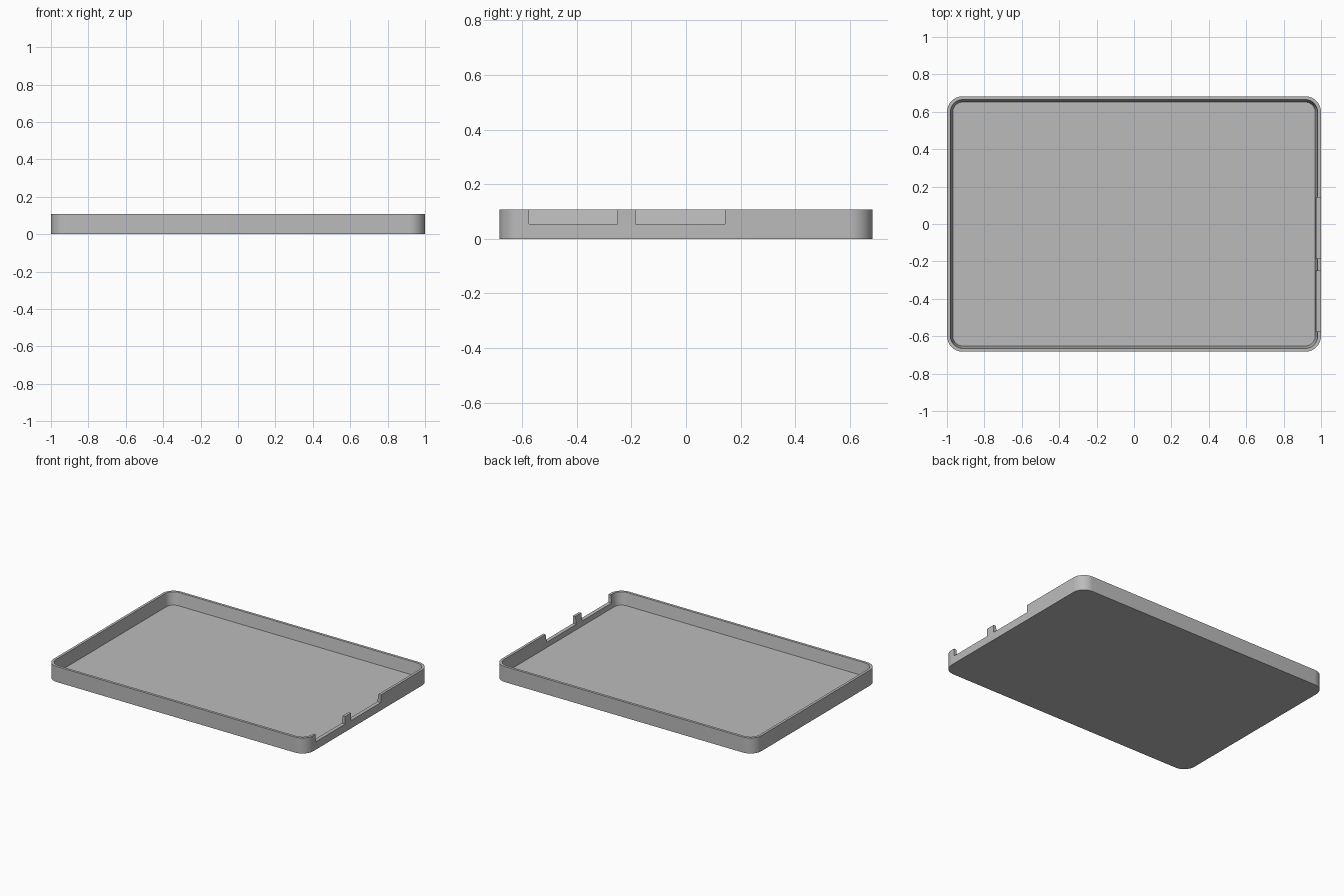
import bpy, bmesh, math

HX, HY, H = 1.0, 0.683, 0.108   # half length, half width, height
RADIUS, STEPS = 0.085, 12       # corner rounding
FLOOR, NOTCH_Z = 0.022, 0.055

cube = bpy.data.objects.get("Cube")
if cube:
    bpy.data.objects.remove(cube, do_unlink=True)

grey = bpy.data.materials.new("plain grey")
grey.use_nodes = True
colour = (0.5, 0.5, 0.5, 1)
grey.diffuse_color = colour
grey.node_tree.nodes["Principled BSDF"].inputs["Base Color"].default_value = colour


def rounded_loop(bm, inset, z):
    """Ring of vertices around a rounded rectangle."""
    r = RADIUS - inset
    ring = []
    for quarter, (sx, sy) in enumerate(((1, 1), (-1, 1), (-1, -1), (1, -1))):
        for i in range(STEPS + 1):
            a = (quarter + i / STEPS) * math.pi / 2
            ring.append(bm.verts.new((sx * (HX - RADIUS) + r * math.cos(a),
                                      sy * (HY - RADIUS) + r * math.sin(a), z)))
    return ring


def add_object(name, bm):
    bmesh.ops.recalc_face_normals(bm, faces=bm.faces)
    mesh = bpy.data.meshes.new(name)
    bm.to_mesh(mesh)
    bm.free()
    mesh.materials.append(grey)
    obj = bpy.data.objects.new(name, mesh)
    bpy.context.collection.objects.link(obj)
    return obj


# Tray shell: outer wall, rim, tapered inner wall, floor
bm = bmesh.new()
rings = [rounded_loop(bm, inset, z) for inset, z in
         ((0, 0), (0, H), (0.018, H), (0.031, FLOOR))]
for low, high in zip(rings, rings[1:]):
    n = len(low)
    for i in range(n):
        j = (i + 1) % n
        bm.faces.new((low[i], low[j], high[j], high[i]))
bm.faces.new(rings[0])
bm.faces.new(rings[-1])
tray = add_object("tray", bm)

# Two notches cut down from the rim of the left wall
for k, (y0, y1) in enumerate(((-0.575, -0.25), (-0.185, 0.142))):
    bm = bmesh.new()
    bmesh.ops.create_cube(bm, size=1)
    bmesh.ops.scale(bm, vec=(0.2, y1 - y0, 0.2), verts=bm.verts)
    bmesh.ops.translate(bm, vec=(HX, (y0 + y1) / 2, NOTCH_Z + 0.1), verts=bm.verts)
    cutter = add_object(f"notch_cutter_{k + 1}", bm)
    cutter.hide_render = True
    cutter.hide_set(True)
    cut = tray.modifiers.new(f"notch_{k + 1}", 'BOOLEAN')
    cut.operation = 'DIFFERENCE'
    cut.solver = 'EXACT'
    cut.object = cutter

# Apply the cuts, then remove the cutters
bpy.ops.object.select_all(action='DESELECT')
tray.select_set(True)
bpy.context.view_layer.objects.active = tray
for cut in list(tray.modifiers):
    cutter = cut.object
    bpy.ops.object.modifier_apply(modifier=cut.name)
    bpy.data.objects.remove(cutter, do_unlink=True)
bpy.ops.object.shade_smooth_by_angle(angle=math.radians(30))
